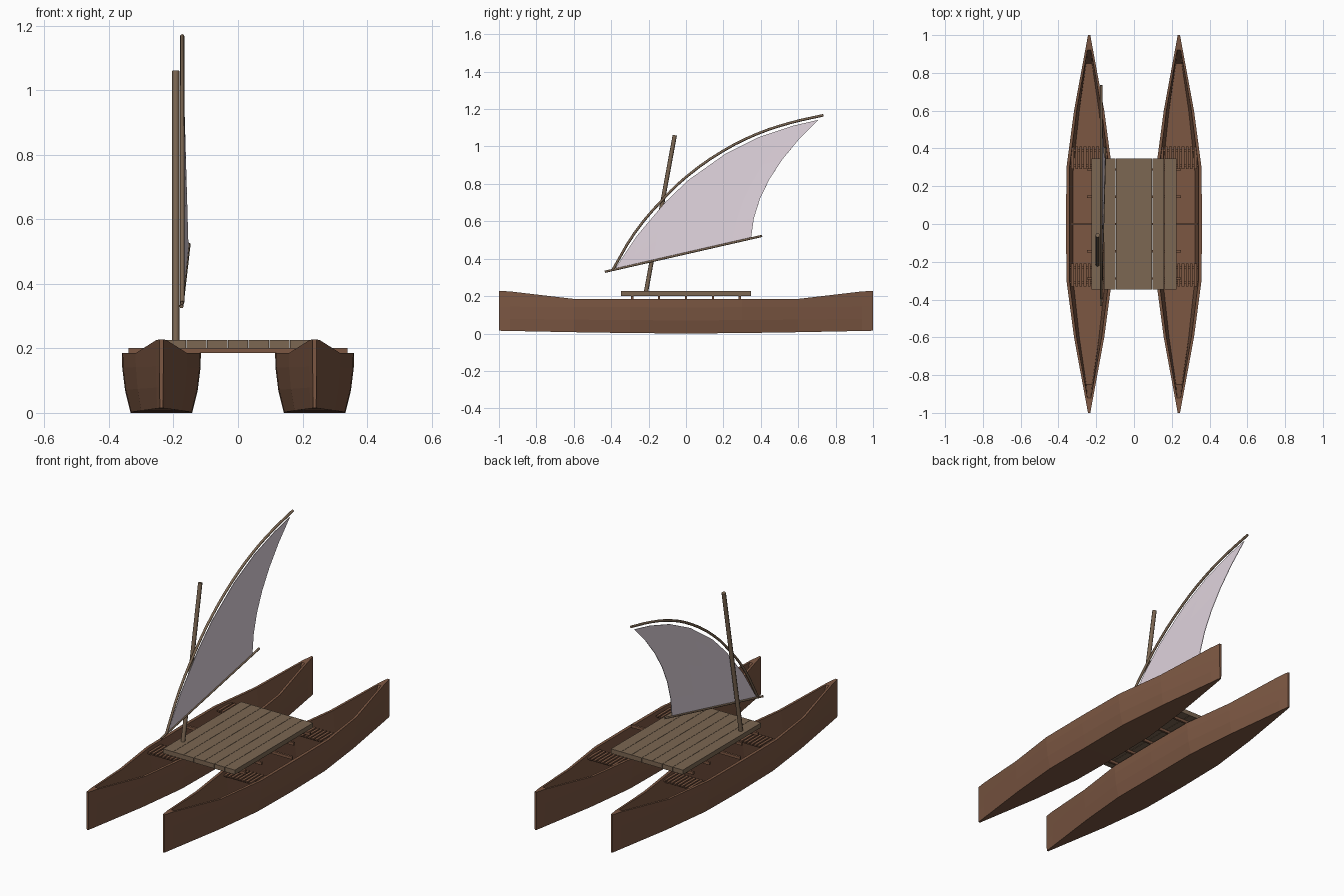
import bpy, bmesh
from mathutils import Vector

if "Cube" in bpy.data.objects:
    bpy.data.objects.remove(bpy.data.objects["Cube"])


def material(name, rgb):
    m = bpy.data.materials.new(name)
    m.diffuse_color = (*rgb, 1)
    m.use_nodes = True
    m.node_tree.nodes["Principled BSDF"].inputs["Base Color"].default_value = m.diffuse_color
    return m


HULL = material("dark_wood", (0.20, 0.095, 0.055))
WOOD = material("pale_wood", (0.20, 0.135, 0.085))
CLOTH = material("sailcloth", (0.75, 0.66, 0.73))


def finish(name, bm, mat):
    bmesh.ops.recalc_face_normals(bm, faces=bm.faces)
    me = bpy.data.meshes.new(name)
    bm.to_mesh(me)
    bm.free()
    me.materials.append(mat)
    ob = bpy.data.objects.new(name, me)
    bpy.context.collection.objects.link(ob)
    return ob


def add_box(bm, lo, hi):
    lo, hi = Vector(lo), Vector(hi)
    vs = bmesh.ops.create_cube(bm, size=1)["verts"]
    for v in vs:
        v.co = (lo + hi) / 2 + v.co * (hi - lo)


def rod(name, pts, radius, mat):
    cu = bpy.data.curves.new(name, "CURVE")
    cu.dimensions = "3D"
    cu.bevel_depth, cu.bevel_resolution = radius, 2
    cu.use_fill_caps, cu.resolution_u = True, 3
    sp = cu.splines.new("BEZIER")
    sp.bezier_points.add(len(pts) - 1)
    for bp, p in zip(sp.bezier_points, pts):
        bp.co = p
        bp.handle_left_type = bp.handle_right_type = "AUTO"
    cu.materials.append(mat)
    ob = bpy.data.objects.new(name, cu)
    bpy.context.collection.objects.link(ob)


def interp(table, y):
    y = abs(y)
    for (a, va), (b, vb) in zip(table, table[1:]):
        if y <= b:
            return va + (vb - va) * (y - a) / (b - a)
    return table[-1][1]


# hull half-width and sheer height against distance from amidships
WIDTH = [(0, 0.1225), (0.3, 0.12), (0.6, 0.08), (1, 0.006)]
SHEER = [(0, 0.185), (0.6, 0.185), (0.94, 0.225), (1, 0.228)]
SECTION = [(0.78, 0.0), (0.92, 0.07), (0.99, 0.14)]
# outer, inner rim and inner floor stations
OUTER = [-1, -0.94, -0.6, -0.3, 0, 0.3, 0.6, 0.94, 1]
RIM = [-0.92, -0.90, -0.6, -0.3, 0, 0.3, 0.6, 0.90, 0.92]
FLOOR = [-0.85, -0.83, -0.6, -0.3, 0, 0.3, 0.6, 0.83, 0.85]


def hull(name, cx):
    bm = bmesh.new()
    rings = []
    for yo, yr, yf in zip(OUTER, RIM, FLOOR):
        w, keel = interp(WIDTH, yo), 0.015 * abs(yo) ** 1.5
        half = [(w * f, yo, z + keel * (1 - z / 0.185)) for f, z in SECTION]
        half.append((w, yo, interp(SHEER, yo)))
        half.append((interp(WIDTH, yr) - 0.018 + 0.007 * abs(yr), yr, interp(SHEER, yr)))
        half.append((interp(WIDTH, yf) * 0.8 - 0.012, yf, 0.03))
        full = half + [(-x, y, z) for x, y, z in reversed(half)]
        rings.append([bm.verts.new((cx + x, y, z)) for x, y, z in full])
    n = len(rings[0])
    for a, b in zip(rings, rings[1:]):
        for i in range(n):
            j = (i + 1) % n
            bm.faces.new((a[i], a[j], b[j], b[i]))
    # stem face, end deck and sloping inner end
    for r in (rings[0], rings[-1]):
        bm.faces.new(r[0:4] + r[8:12])
        bm.faces.new((r[3], r[4], r[7], r[8]))
        bm.faces.new((r[4], r[5], r[6], r[7]))
    finish(name, bm, HULL)


for side, cx in (("left", -0.2375), ("right", 0.2375)):
    hull(side + "_hull", cx)
    # slatted seats inside each hull
    for tag, cy in (("front", -0.27), ("back", 0.35)):
        bm = bmesh.new()
        for i in range(9):
            x = cx - 0.088 + i * 0.022
            add_box(bm, (x - 0.007, cy - 0.06, 0.163), (x + 0.007, cy + 0.06, 0.171))
        for dy in (-0.04, 0.04):
            add_box(bm, (cx - 0.105, cy + dy - 0.006, 0.153), (cx + 0.105, cy + dy + 0.006, 0.163))
        finish(f"{side}_{tag}_slatted_seat", bm, HULL)

# cross beams joining the hulls under the deck
bm = bmesh.new()
for y in (-0.288, -0.144, 0, 0.144, 0.288):
    reach = 0.34 if y == 0 else 0.25
    add_box(bm, (-reach, y - 0.006, 0.185), (reach, y + 0.006, 0.201))
finish("cross_beams", bm, HULL)

# deck planks
bm = bmesh.new()
for i in range(7):
    x = -0.225 + i * 0.45 / 7
    add_box(bm, (x + 0.0008, -0.348, 0.2), (x + 0.45 / 7 - 0.0008, 0.348, 0.226))
finish("deck_planks", bm, WOOD)

# mast, curved yard and boom
rod("mast", [(-0.193, -0.216, 0.21), (-0.193, -0.06, 1.06)], 0.0115, WOOD)
YARD = [(-0.39, 0.343), (-0.273, 0.54), (-0.123, 0.718), (0, 0.836),
        (0.198, 0.976), (0.38, 1.067), (0.557, 1.126), (0.735, 1.167)]
rod("curved_yard", [(-0.173, y, z) for y, z in YARD], 0.007, WOOD)
rod("boom", [(-0.175, -0.434, 0.33), (-0.153, 0.407, 0.522)], 0.006, WOOD)

# sail stretched between yard and boom, with a hollow trailing edge
LUFF = [(-0.38, 0.345)] + [(y + 0.012, z - 0.016) for y, z in YARD[1:-1]] + [(0.708, 1.142)]
tack, clew = Vector((-0.173, -0.38, 0.345)), Vector((-0.155, 0.348, 0.512))
bm = bmesh.new()
N = 6
rows = []
for k, (y, z) in enumerate(LUFF):
    t = k / (len(LUFF) - 1)
    top, low = Vector((-0.173, y, z)), tack.lerp(clew, t)
    row = []
    for j in range(N + 1):
        s = j / N
        p = top.lerp(low, s)
        p.y -= 0.081 * t * t * 4 * s * (1 - s)
        row.append(bm.verts.new(p))
    rows.append(row)
for a, b in zip(rows, rows[1:]):
    for j in range(N):
        bm.faces.new((a[j], a[j + 1], b[j + 1], b[j]))
bmesh.ops.remove_doubles(bm, verts=bm.verts, dist=0.0005)
sail = finish("sail", bm, CLOTH)
thick = sail.modifiers.new("thickness", "SOLIDIFY")
thick.thickness, thick.offset = 0.003, 0
